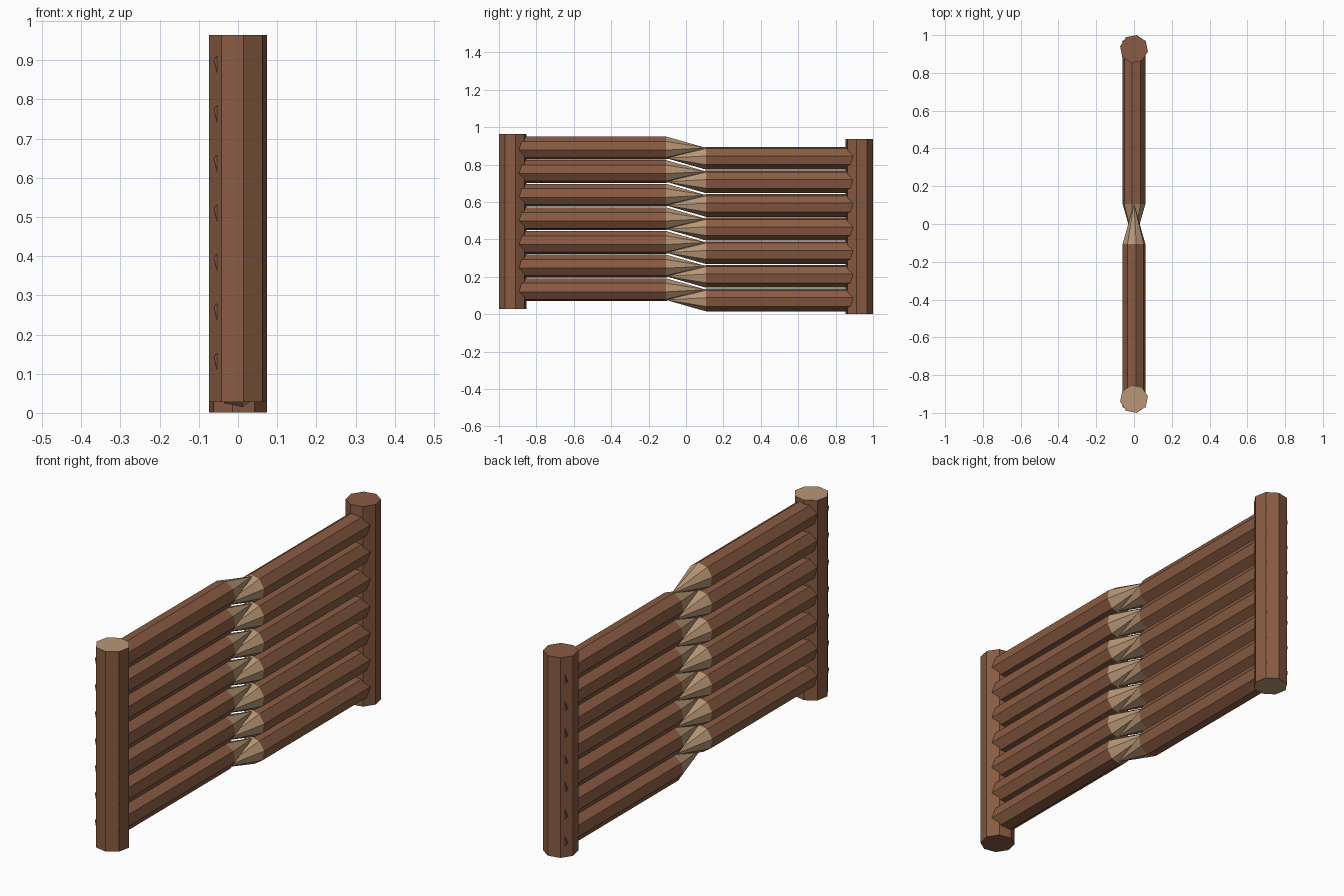
import bpy
import bmesh
from math import cos, sin, pi, radians
from mathutils import Matrix, Vector

if "Cube" in bpy.data.objects:
    bpy.data.objects.remove(bpy.data.objects["Cube"])

HEIGHT_SUM = 0.965        # the two leaves mirror about half this height
SIDES, TURN = 8, radians(11)
LOGS, LOW, HIGH = 7, 0.131, 0.889


def material(name, rgb):
    m = bpy.data.materials.new(name)
    m.diffuse_color = (*rgb, 1)
    m.use_nodes = True
    m.node_tree.nodes["Principled BSDF"].inputs["Base Color"].default_value = m.diffuse_color
    return m


bark = material("bark", (0.25, 0.105, 0.055))
cut_wood = material("cut_wood", (0.48, 0.31, 0.18))


def ring(bm, centre, u, v, r, turn):
    return [bm.verts.new(centre + r * (u * cos(turn + k * 2 * pi / SIDES) +
                                       v * sin(turn + k * 2 * pi / SIDES)))
            for k in range(SIDES)]


def timber(name, start, end, u, v, r, turn, flip, tip=None):
    """Octagonal log with a flat cut end, or a sharpened one if tip is given."""
    bm = bmesh.new()
    a = ring(bm, start, u, v, r, turn)
    b = ring(bm, end, u, v, r, turn)
    bm.faces.new(a)
    apex = bm.verts.new(tip) if tip else None
    if not tip:
        bm.faces.new(b).material_index = 1
    for k in range(SIDES):
        n = (k + 1) % SIDES
        bm.faces.new((a[k], a[n], b[n], b[k]))
        if apex:
            bm.faces.new((b[k], b[n], apex)).material_index = 1
    # Second leaf is the first turned half a revolution about the x axis
    if flip:
        pivot = Matrix.Translation((0, 0, HEIGHT_SUM / 2))
        bm.transform(pivot @ Matrix.Rotation(pi, 4, 'X') @ pivot.inverted())
    bmesh.ops.recalc_face_normals(bm, faces=bm.faces)
    mesh = bpy.data.meshes.new(name)
    bm.to_mesh(mesh)
    bm.free()
    mesh.materials.append(bark)
    mesh.materials.append(cut_wood)
    bpy.context.collection.objects.link(bpy.data.objects.new(name, mesh))


X, Y, Z = Vector((1, 0, 0)), Vector((0, 1, 0)), Vector((0, 0, 1))

for side, flip in (("front", False), ("back", True)):
    # Upright post
    timber(side + "_post", Vector((0, -0.9265, 0.028)), Vector((0, -0.9265, 0.964)),
           X, Y, 0.075, TURN, flip)
    # Sharpened horizontal logs
    for i in range(LOGS):
        z = LOW + (HIGH - LOW) * i / (LOGS - 1)
        timber(f"{side}_log_{i + 1}", Vector((0, -0.971, z)), Vector((0, -0.107, z)),
               X, Z, 0.062, -TURN, flip, tip=Vector((0, 0.107, z)))
